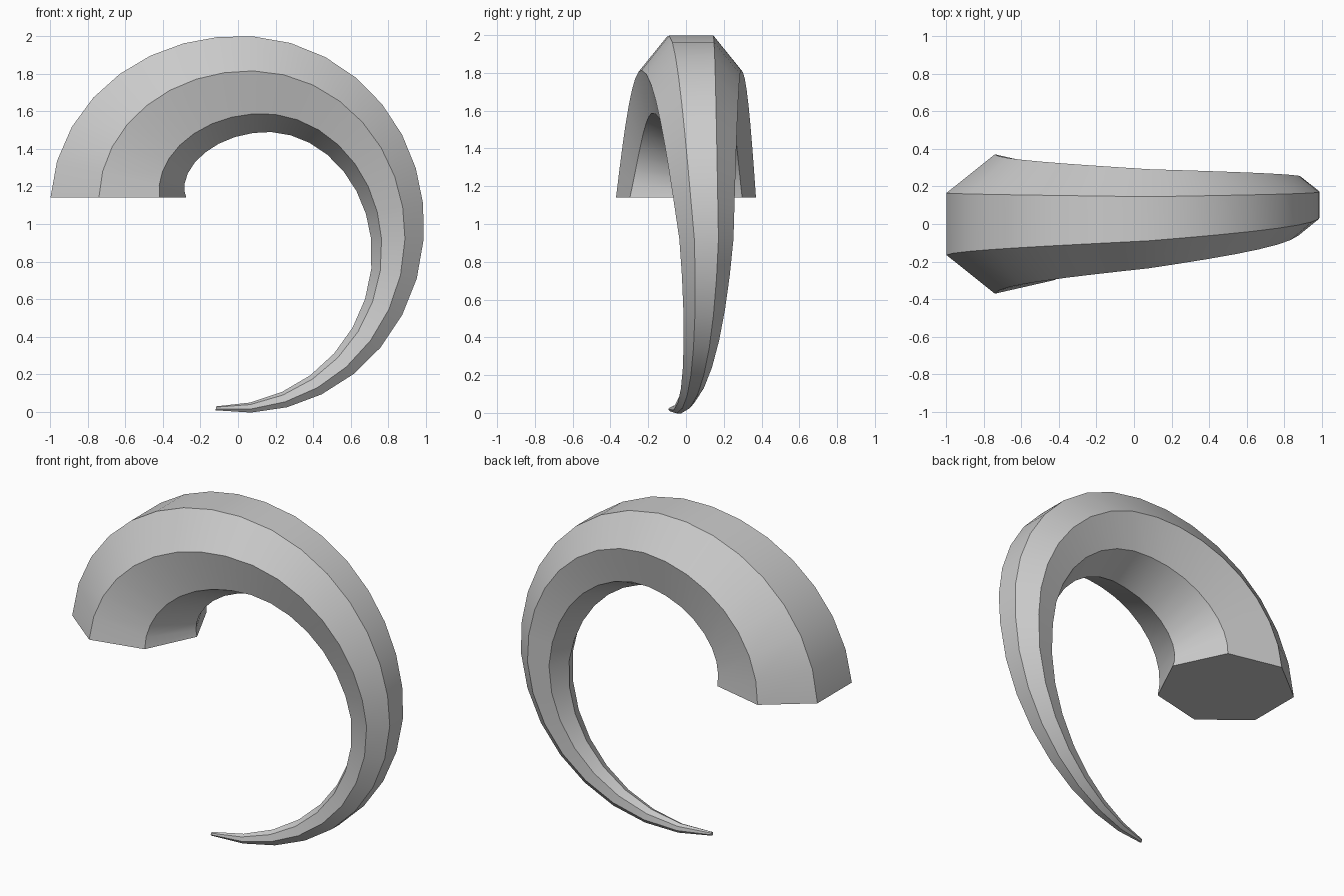
import bpy, bmesh, math
from mathutils import Vector

cube = bpy.data.objects.get("Cube")
if cube:
    bpy.data.objects.remove(cube, do_unlink=True)

SIDES, STEPS = 7, 8

# Spiral spine as three elliptical arcs:
# centre (x, z), half axes, start angle, sweep, radius start/end, drift(u)
ARCS = [
    ((0.08, 1.14), (0.735, 0.614), 180, 90, (0.38, 0.27), lambda u: 0.028 * u),
    ((0.08, 0.92), (0.775, 0.834), 90, 90, (0.27, 0.147), lambda u: 0.028 + 0.08 * u),
    ((-0.04, 0.92), (0.895, 0.904), 0, 95, (0.147, 0.011), lambda u: 0.108 - 0.19 * u * u),
]


def ring(bm, arc, u):
    """Seven-sided section square to the spine, one corner facing inward."""
    (cx, cz), (a, b), start, sweep, (r0, r1), drift = arc
    th = math.radians(start - sweep * u)
    c, s = math.cos(th), math.sin(th)
    centre = Vector((cx + a * c, drift(u), cz + b * s))
    outward = Vector((b * c, 0, a * s)).normalized()
    side = Vector((0, 1, 0))
    r = r0 + (r1 - r0) * u
    angles = [math.tau * k / SIDES for k in range(SIDES)]
    return [bm.verts.new(centre - outward * r * math.cos(t) + side * r * math.sin(t))
            for t in angles]


# Sweep the tapering section along the spine
bm = bmesh.new()
rings = [ring(bm, ARCS[0], 0)]
for arc in ARCS:
    rings += [ring(bm, arc, i / STEPS) for i in range(1, STEPS + 1)]
for low, high in zip(rings, rings[1:]):
    for k in range(SIDES):
        n = (k + 1) % SIDES
        bm.faces.new((low[k], low[n], high[n], high[k]))

# Flat root and tip
bm.faces.new(rings[0])
bm.faces.new(rings[-1])
bmesh.ops.recalc_face_normals(bm, faces=bm.faces)

mesh = bpy.data.meshes.new("curled_horn")
bm.to_mesh(mesh)
bm.free()
horn = bpy.data.objects.new("curled_horn", mesh)
bpy.context.collection.objects.link(horn)

# Plain grey material
grey = bpy.data.materials.new("horn_grey")
grey.use_nodes = True
colour = (0.6, 0.6, 0.6, 1)
grey.diffuse_color = colour
grey.node_tree.nodes["Principled BSDF"].inputs["Base Color"].default_value = colour
mesh.materials.append(grey)

# Smooth along the length, crisp along the seven ridges
bpy.ops.object.select_all(action='DESELECT')
horn.select_set(True)
bpy.context.view_layer.objects.active = horn
bpy.ops.object.shade_smooth_by_angle(angle=math.radians(30))
